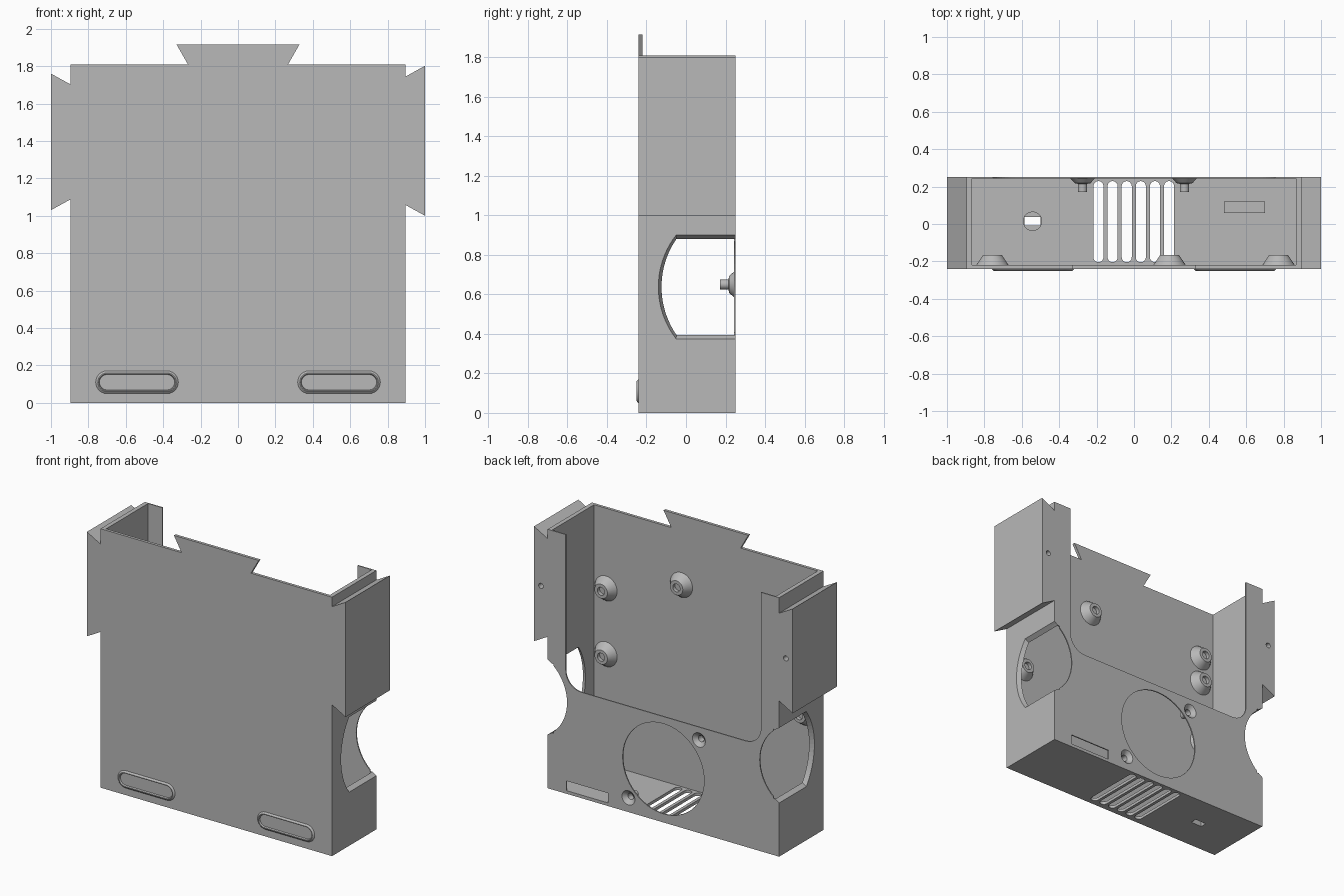
import bpy, bmesh, math
from mathutils import Vector

cube = bpy.data.objects.get("Cube")
if cube:
    bpy.data.objects.remove(cube, do_unlink=True)

grey = bpy.data.materials.new("plain grey")
grey.use_nodes = True
grey.diffuse_color = (0.48, 0.48, 0.48, 1)
grey.node_tree.nodes["Principled BSDF"].inputs["Base Color"].default_value = (0.48, 0.48, 0.48, 1)


def loft(name, loops, caps=True, smooth=False):
    """Bridge equal loops of points into one mesh object."""
    bm = bmesh.new()
    rings = [[bm.verts.new(p) for p in loop] for loop in loops]
    n = len(rings[0])
    for a, b in zip(rings, rings[1:]):
        for i in range(n):
            j = (i + 1) % n
            bm.faces.new((a[i], a[j], b[j], b[i]))
    if caps:
        bm.faces.new(rings[0])
        bm.faces.new(rings[-1])
    bmesh.ops.remove_doubles(bm, verts=bm.verts, dist=1e-5)
    bmesh.ops.recalc_face_normals(bm, faces=bm.faces)
    mesh = bpy.data.meshes.new(name)
    bm.to_mesh(mesh)
    bm.free()
    mesh.materials.append(grey)
    ob = bpy.data.objects.new(name, mesh)
    bpy.context.collection.objects.link(ob)
    if smooth:
        select(ob)
        bpy.ops.object.shade_smooth_by_angle(angle=math.radians(30))
    return ob


def select(ob):
    bpy.ops.object.select_all(action='DESELECT')
    ob.select_set(True)
    bpy.context.view_layer.objects.active = ob


def place(axis, t, u, v):
    return {'x': (t, u, v), 'y': (u, t, v), 'z': (u, v, t)}[axis]


def prism(name, pts, axis, a, b):
    return loft(name, [[place(axis, t, u, v) for u, v in pts] for t in (a, b)])


def rect(u0, u1, v0, v1):
    return [(u0, v0), (u1, v0), (u1, v1), (u0, v1)]


def arc(cu, cv, r, start, end, n):
    angles = [math.radians(start + (end - start) * i / n) for i in range(n + 1)]
    return [(cu + r * math.cos(t), cv + r * math.sin(t)) for t in angles]


def circle(cu, cv, r, n=40):
    return arc(cu, cv, r, 0, 360, n)[:-1]


def stadium(cu, cv, half, r, n=12):
    return arc(cu + half, cv, r, -90, 90, n) + arc(cu - half, cv, r, 90, 270, n)


def lathe(name, x, z, profile, n=28):
    """Turn (radius, y) points about a front-to-back axis."""
    loops = [[(u, y, v) for u, v in circle(x, z, r, n)] for r, y in profile if r > 0]
    return loft(name, loops, smooth=True)


def cut(target, cutter):
    cutter.hide_render = True
    mod = target.modifiers.new("cut", 'BOOLEAN')
    mod.operation = 'DIFFERENCE'
    mod.solver = 'EXACT'
    mod.object = cutter
    select(target)
    bpy.ops.object.modifier_apply(modifier=mod.name)
    bpy.data.objects.remove(cutter, do_unlink=True)


W, FRONT, BACK, TOP = 0.895, -0.24, 0.25, 1.81

# Open-topped case
case = prism("case", rect(-W, W, FRONT, BACK), 'z', 0, TOP)
cut(case, prism("cavity", rect(-0.865, 0.865, -0.22, 0.242), 'z', 0.02, 2))

# Large rear opening with rounded lower corners
opening = arc(-0.635, 0.86, 0.12, 180, 270, 10) + arc(0.635, 0.86, 0.12, 270, 360, 10)
opening += [(0.755, 2), (-0.755, 2)]
cut(case, prism("rear_opening", opening, 'y', 0.2, 0.3))

# Round rear window, rear slot and screw openings
cut(case, prism("rear_window", circle(0, 0.375, 0.315, 64), 'y', 0.2, 0.3))
cut(case, prism("rear_slot", rect(0.43, 0.75, 0.022, 0.09), 'y', 0.2, 0.3))
SCREWS = [(-0.275, 0.65), (0.27, 0.10)]
for x, z in SCREWS:
    cut(case, prism("screw_opening", circle(x, z, 0.05, 28), 'y', 0.2, 0.3))


# Grip notches wrapping each rear corner
def grip(inset):
    r, zc, h = 0.428, 0.6375, 0.2625 - inset
    a = math.degrees(math.asin(h / r))
    curve = arc(-0.14 + inset * 0.8 + r, zc, r, 180 - a, 180 + a, 20)
    return curve + [(0.3, zc - h), (0.3, zc + h)]


for s in (-1, 1):
    steps = [(0.92, 0), (W, 0), (0.865, 0.02), (0.85, 0.02)]
    cut(case, loft("side_grip", [[(s * x, u, v) for u, v in grip(i)] for x, i in steps]))
    cut(case, prism("rear_grip", circle(s * 1.05, 0.6375, 0.305, 64), 'y', 0.2, 0.3))

# Floor vents and cable opening
for i in range(6):
    x = -0.19 + i * 0.0755
    slot = [(x + v, 0.0125 + u) for u, v in stadium(0, 0, 0.19, 0.027, 8)]
    cut(case, prism("vent", slot, 'z', -0.1, 0.1))
cut(case, prism("cable_opening", rect(-0.585, -0.5, -0.008, 0.038), 'z', -0.1, 0.1))

collar = prism("cable_collar", circle(-0.5425, 0.015, 0.052, 20), 'z', 0.015, 0.05)
cut(collar, prism("collar_opening", rect(-0.585, -0.5, -0.008, 0.038), 'z', -0.1, 0.1))

# Block on the floor behind the rear slot
prism("floor_block", rect(0.48, 0.70, 0.06, 0.12), 'z', 0.015, 0.08)

# Dovetail rails on the sides, each with a pilot hole
for name, s, z0, z1 in (("right_rail", -1, 1.03, 1.76), ("left_rail", 1, 1.0, 1.802)):
    shape = [(s * W, z0 + 0.058), (s, z0), (s, z1), (s * W, z1 - 0.058)]
    rail = prism(name, shape, 'y', FRONT, BACK)
    cut(rail, prism("pilot_hole", circle(s * 0.947, 1.40, 0.018, 20), 'y', 0.13, 0.3))

# Dovetail tab on the top of the front wall
prism("top_tab", [(-0.268, TOP), (0.268, TOP), (0.328, 1.915), (-0.328, 1.915)],
      'y', FRONT, -0.22)

# Raised oval rims on the front
for s in (-1, 1):
    rim = [(0.061, FRONT), (0.054, -0.247), (0.05, -0.25), (0.045, -0.25), (0.041, FRONT)]
    loft("front_rim", [[(u, y, v) for u, v in stadium(s * 0.54, 0.11, 0.16, r)]
                       for r, y in rim], caps=False, smooth=True)

# Conical bosses inside the front wall
for x, z in [(0.773, 0.79), (0.773, 1.25), (0.19, 1.43),
             (-0.757, 0.79), (-0.757, 1.25), (-0.757, 1.44)]:
    lathe("front_boss", x, z, [(0.088, -0.222), (0.05, -0.165), (0.028, -0.165), (0.028, -0.19)])

# Countersunk screw posts inside the rear wall
for x, z in SCREWS:
    lathe("screw_post", x, z, [(0.02, 0.185), (0.022, 0.225), (0.05, BACK), (0.066, 0.244),
                               (0.042, 0.218), (0.025, 0.215), (0.025, 0.172)])
